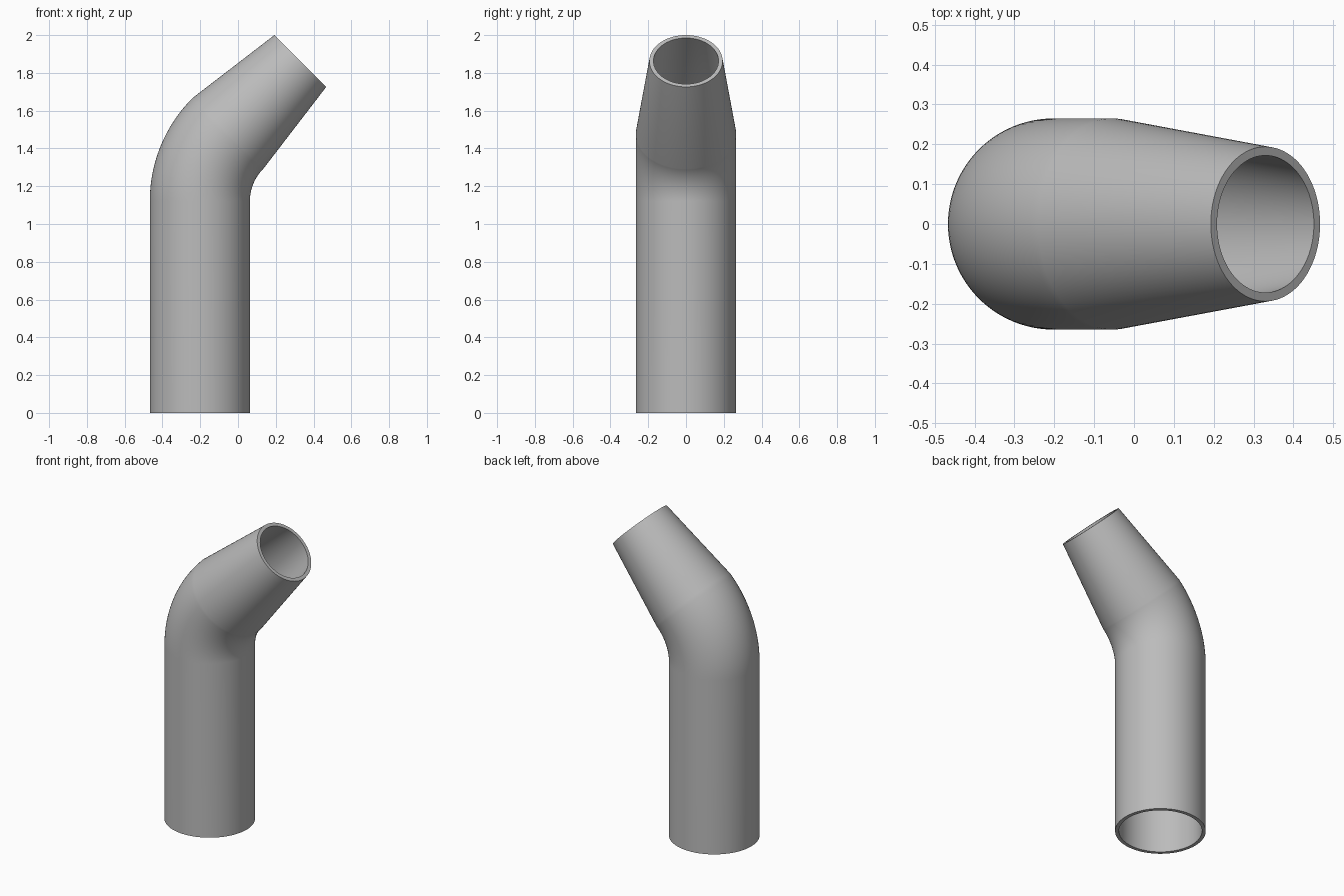
import bpy, bmesh
from math import sin, cos, pi
from mathutils import Vector

cube = bpy.data.objects.get("Cube")
if cube:
    bpy.data.objects.remove(cube)

SIDES = 96
WALL = 0.022
PIPE_R, TIP_R = 0.265, 0.194
BEND_R, BEND_STEPS = 0.507, 24
AXIS_X, BEND_Z = -0.202, 1.121
TIP_CENTRE = Vector((0.33, 0, 1.863))

grey = bpy.data.materials.new("plain grey")
grey.use_nodes = True
colour = (0.5, 0.5, 0.5, 1)
grey.diffuse_color = colour
grey.node_tree.nodes["Principled BSDF"].inputs["Base Color"].default_value = colour


def stations():
    """Centre, lean angle and outer radius along the pipe's path."""
    path = [(Vector((AXIS_X, 0, 0)), 0, PIPE_R)]
    for i in range(BEND_STEPS + 1):
        a = pi / 4 * i / BEND_STEPS
        centre = Vector((AXIS_X + BEND_R * (1 - cos(a)), 0, BEND_Z + BEND_R * sin(a)))
        path.append((centre, a, PIPE_R))
    path.append((TIP_CENTRE, pi / 4, TIP_R))
    return path


def ring(bm, centre, lean, radius):
    across = Vector((cos(lean), 0, -sin(lean)))
    side = Vector((0, 1, 0))
    return [bm.verts.new(centre + radius * (across * cos(t) + side * sin(t)))
            for t in (2 * pi * k / SIDES for k in range(SIDES))]


def bridge(bm, lower, upper):
    for k in range(SIDES):
        n = (k + 1) % SIDES
        bm.faces.new((lower[k], lower[n], upper[n], upper[k]))


# Outer skin going up, inner skin coming back down, closed by the two rims
bm = bmesh.new()
path = stations()
rings = [ring(bm, c, a, r) for c, a, r in path]
rings += [ring(bm, c, a, r - WALL) for c, a, r in reversed(path)]
for i, lower in enumerate(rings):
    bridge(bm, lower, rings[(i + 1) % len(rings)])
bmesh.ops.recalc_face_normals(bm, faces=bm.faces)

mesh = bpy.data.meshes.new("bent_pipe")
bm.to_mesh(mesh)
bm.free()
mesh.materials.append(grey)
pipe = bpy.data.objects.new("bent_pipe", mesh)
bpy.context.collection.objects.link(pipe)

bpy.context.view_layer.objects.active = pipe
pipe.select_set(True)
bpy.ops.object.shade_smooth_by_angle(angle=pi / 6)
